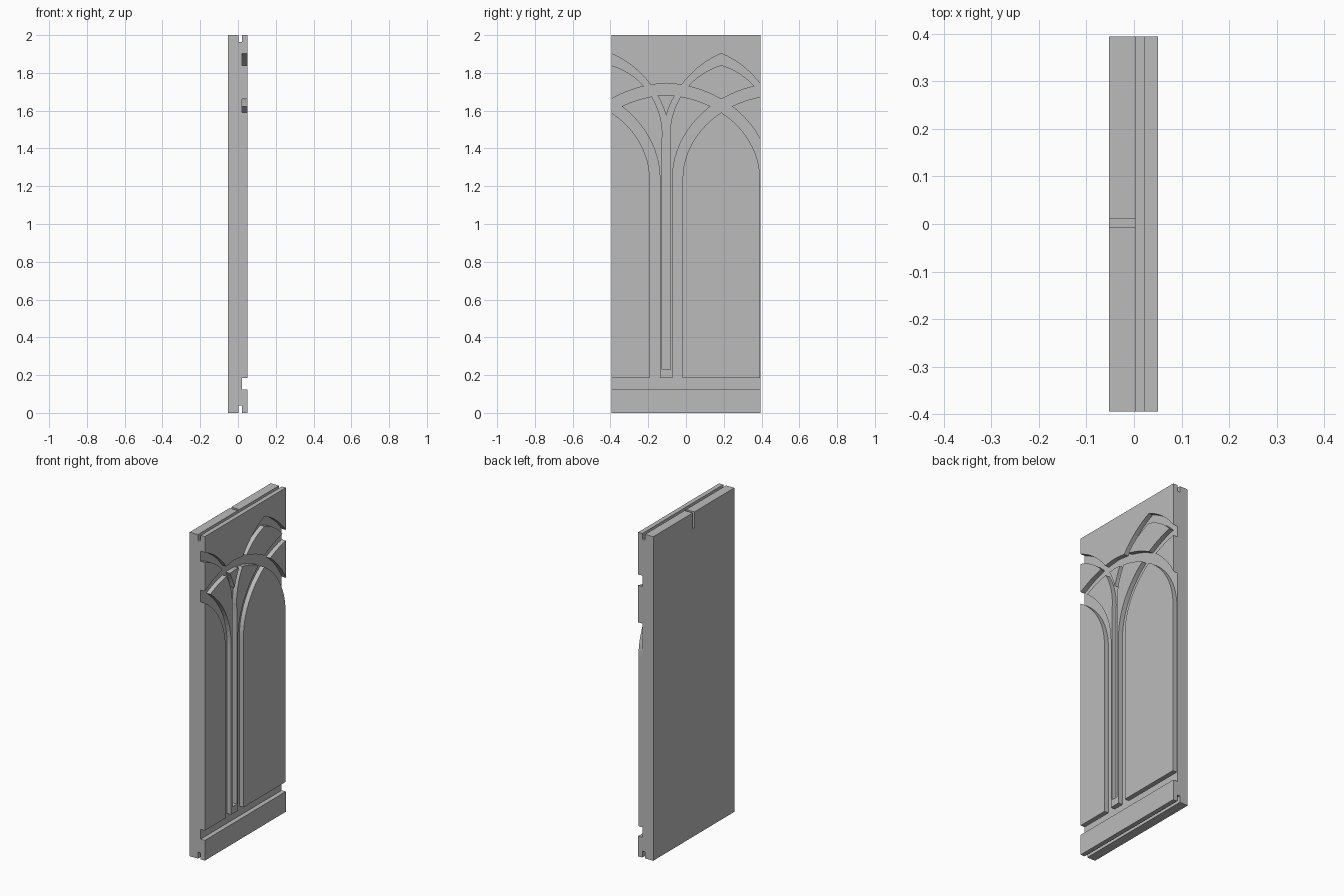
import bpy
import bmesh
from math import acos, cos, sin, pi

cube = bpy.data.objects.get("Cube")
if cube:
    bpy.data.objects.remove(cube)

stone = bpy.data.materials.new("plain grey stone")
stone.use_nodes = True
GREY = (0.5, 0.5, 0.5, 1)
stone.diffuse_color = GREY
stone.node_tree.nodes["Principled BSDF"].inputs["Base Color"].default_value = GREY

FLOOR = 0.022            # depth at which the tracery grooves end
MULLION, HALF_BAY = -0.105, 0.292


def prism(name, outline, x0, x1):
    """Extrude a (y, z) outline from x0 to x1."""
    bm = bmesh.new()
    face = bm.faces.new([bm.verts.new((x0, y, z)) for y, z in outline])
    grown = bmesh.ops.extrude_face_region(bm, geom=[face])["geom"]
    moved = [v for v in grown if isinstance(v, bmesh.types.BMVert)]
    bmesh.ops.translate(bm, verts=moved, vec=(x1 - x0, 0, 0))
    bmesh.ops.recalc_face_normals(bm, faces=bm.faces)
    mesh = bpy.data.meshes.new(name)
    bm.to_mesh(mesh)
    bm.free()
    obj = bpy.data.objects.new(name, mesh)
    bpy.context.collection.objects.link(obj)
    mesh.materials.append(stone)
    return obj


def box(name, x0, x1, y0, y1, z0, z1):
    return prism(name, [(y0, z0), (y1, z0), (y1, z1), (y0, z1)], x0, x1)


def arch_line(centre, foot, shift, a, b, spring, steps=20):
    """Pointed arch edge, from left foot over the apex to right foot."""
    end = acos(-shift / a)
    left = [(-a + shift, foot)]
    for i in range(steps + 1):
        t = pi + (end - pi) * i / steps
        left.append((shift + a * cos(t), spring + b * sin(t)))
    right = [(-y, z) for y, z in reversed(left[:-1])]
    return [(centre + y, z) for y, z in left + right]


def arch_cutter(name, centre, foot, outer, inner):
    edge = arch_line(centre, foot, *outer)
    edge += reversed(arch_line(centre, foot, *inner))
    return prism(name, edge, FLOOR, 0.1)


# Slab and its grooves
panel = box("carved_panel", -0.053, 0.05, -0.395, 0.395, 0, 2)
cutters = [
    box("base_groove", FLOOR, 0.1, -1, 1, 0.125, 0.185),
    box("top_edge_groove", 0.003, FLOOR, -1, 1, 1.963, 2.1),
    box("bottom_edge_groove", 0.003, FLOOR, -1, 1, -0.1, 0.04),
    box("back_slot", -0.1, 0.003, -0.006, 0.01, 1.9, 2.1),
]

# Wide interlaced arches, one over every mullion
for bay in (-2, 0, 2):
    cutters.append(arch_cutter(
        "wide_arch_groove", MULLION + bay * HALF_BAY, 0.15,
        (0.03, 0.581, 0.51, 1.236), (0.03, 0.527, 0.448, 1.236)))

# Tall pointed arches, one over every light
for bay in (-1, 1):
    cutters.append(arch_cutter(
        "tall_arch_groove", MULLION + bay * HALF_BAY, 0.23,
        (0.198, 0.512, 0.5215, 1.422), (0.1056, 0.3776, 0.3836, 1.4725)))

# Carve the slab
for cutter in cutters:
    cutter.hide_render = True
    cut = panel.modifiers.new(cutter.name, "BOOLEAN")
    cut.operation = "DIFFERENCE"
    cut.solver = "EXACT"
    cut.object = cutter

graph = bpy.context.evaluated_depsgraph_get()
carved = bpy.data.meshes.new_from_object(panel.evaluated_get(graph))
panel.modifiers.clear()
panel.data = carved
for cutter in cutters:
    bpy.data.objects.remove(cutter)
